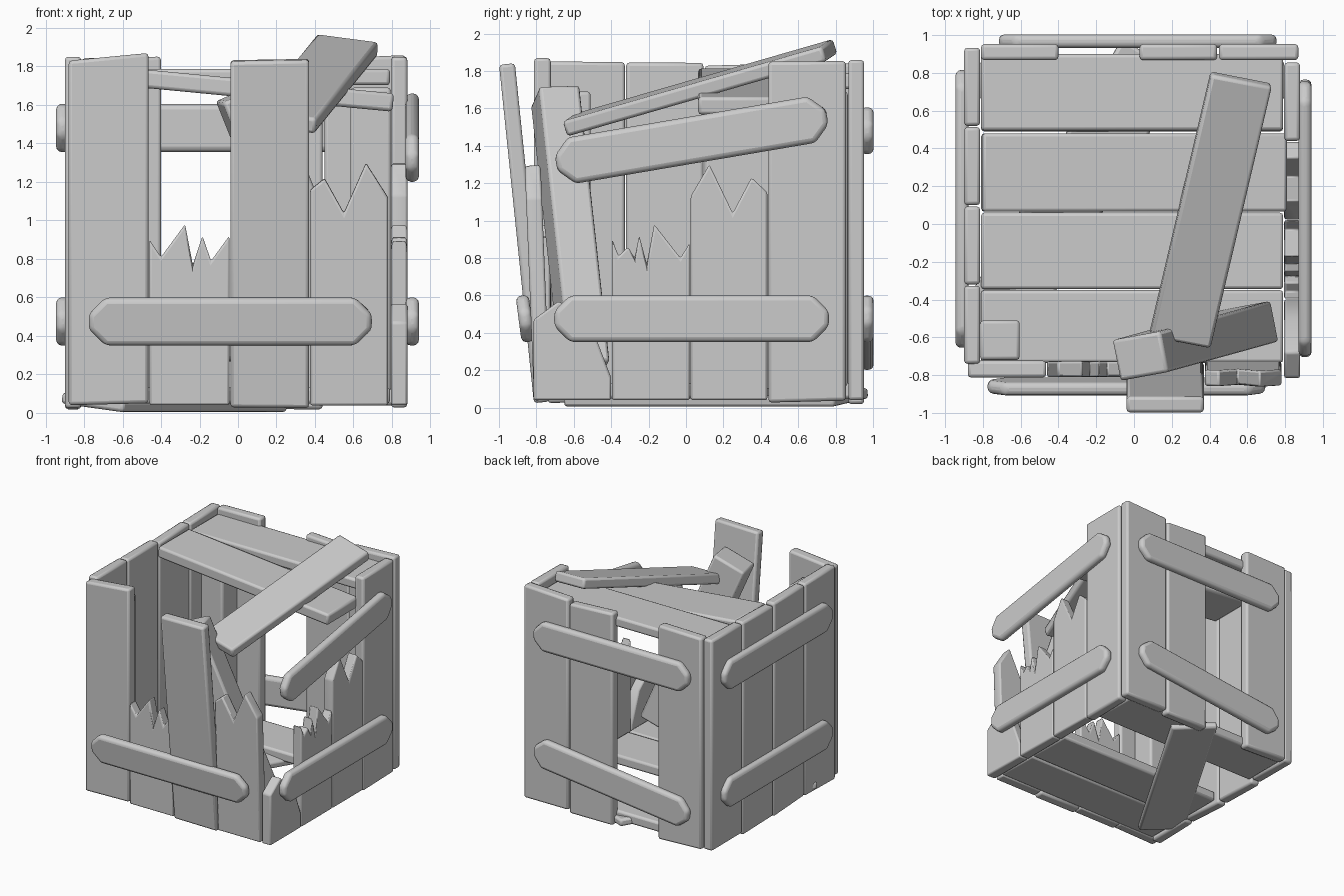
import bpy, random
from mathutils import Matrix, Vector

if "Cube" in bpy.data.objects:
    bpy.data.objects.remove(bpy.data.objects["Cube"])

random.seed(4)
X, Y, Z = Vector((1, 0, 0)), Vector((0, 1, 0)), Vector((0, 0, 1))


def prism(name, pts, thick, origin, u, v, bevel=0.018, seg=2):
    """Extrude a 2D outline (u, v) by thick, centred on the plane through origin."""
    u = Vector(u).normalized()
    w = u.cross(Vector(v)).normalized()
    v = w.cross(u)
    n = len(pts)
    verts = [Vector(origin) + u * a + v * b + w * (s * thick / 2) for s in (-1, 1) for a, b in pts]
    faces = [list(range(n))[::-1], list(range(n, 2 * n))]
    faces += [[i, (i + 1) % n, n + (i + 1) % n, n + i] for i in range(n)]
    me = bpy.data.meshes.new(name)
    me.from_pydata(verts, [], faces)
    ob = bpy.data.objects.new(name, me)
    bpy.context.collection.objects.link(ob)
    m = ob.modifiers.new("Bevel", 'BEVEL')
    m.width, m.segments, m.limit_method = bevel, seg, 'ANGLE'
    bpy.ops.object.select_all(action='DESELECT')
    ob.select_set(True)
    bpy.context.view_layer.objects.active = ob
    bpy.ops.object.shade_smooth_by_angle(angle=0.7)
    return ob


def rect(a0, a1, b0, b1, j=0.0):
    r = lambda: random.uniform(-j, j)
    return [(a0, b0 + r()), (a1, b0 + r()), (a1, b1 + r()), (a0, b1 + r())]


def wall_plank(name, a0, a1, origin, u, v=Z, top=None, bottom=0.04, height=1.84):
    """Whole plank, or broken one when a jagged top outline is given."""
    if top:
        pts = [(a0, bottom), (a1, bottom)] + top[::-1]
        return prism(name, pts, 0.085, origin, u, v, 0.012)
    return prism(name, rect(a0, a1, bottom, height, 0.015), 0.085, origin, u, v)


def batten(name, origin, u, v, length=1.47, h=0.25, thick=0.07):
    """Cross batten with chamfered, rounded ends."""
    a, b, c = length / 2, h / 2, 0.085
    pts = [(-a, -b + c), (-a + c, -b), (a - c, -b), (a, -b + c),
           (a, b - c), (a - c, b), (-a + c, b), (-a, b - c)]
    return prism(name, pts, thick, origin, u, v, 0.028, 3)


# front wall
F = (0, -0.768, 0)
prism("front_plank_1", [(-0.88, 0.04), (-0.465, 0.05), (-0.465, 1.87), (-0.88, 1.83)], 0.09, F, X, Z)
wall_plank("front_plank_2_broken", -0.46, -0.045, F, X, top=[
    (-0.46, 0.9), (-0.40, 0.81), (-0.275, 0.98), (-0.235, 0.77), (-0.185, 0.92), (-0.14, 0.79), (-0.045, 0.92)])
wall_plank("front_plank_3_loose", -0.04, 0.37, F, X, (0, -0.103, 1), height=1.85)
wall_plank("front_plank_4_broken", 0.375, 0.78, F, X, (0, -0.04, 1), top=[
    (0.375, 1.16), (0.45, 1.22), (0.55, 1.04), (0.665, 1.3), (0.78, 1.12)])
batten("front_batten", (-0.04, -0.86, 0.475), X, (0, -0.13, 1))

# right wall
R = (0.837, 0, 0)
wall_plank("right_plank_1_broken", -0.815, -0.4, R, Y, top=[
    (-0.815, 0.47), (-0.68, 0.57), (-0.5, 0.42), (-0.4, 0.16)])
wall_plank("right_plank_2_broken", -0.395, 0.02, R, Y, top=[
    (-0.395, 0.9), (-0.36, 0.81), (-0.31, 0.86), (-0.275, 0.8), (-0.25, 0.92),
    (-0.21, 0.77), (-0.17, 0.98), (-0.03, 0.8), (0.02, 0.88)])
wall_plank("right_plank_3_broken", 0.025, 0.435, R, Y, top=[
    (0.025, 1.13), (0.125, 1.3), (0.25, 1.04), (0.35, 1.23), (0.435, 1.15)])
wall_plank("right_plank_4", 0.44, 0.855, R, Y)
batten("right_batten_low", (0.905, 0.03, 0.475), Y, Z)
batten("right_batten_high", (0.905, 0.03, 1.43), (0, 1, 0.17), Z)

# back wall, one plank missing
for i, (a, b) in enumerate([(-0.81, -0.4), (0.03, 0.44), (0.45, 0.87)]):
    wall_plank(f"back_plank_{i + 1}", a, b, (0, 0.91, 0), X, bottom=0.03, height=1.85 if i != 1 else 1.82)
batten("back_batten_high", (0.02, 0.968, 1.48), X, Z)
batten("back_batten_low", (0.02, 0.968, 0.4), (1, 0, 0.12), Z)

# left wall
for i in range(4):
    a = -0.74 + 0.42 * i
    wall_plank(f"left_plank_{i + 1}", a, a + 0.413, (-0.857, 0, 0), Y, bottom=0.03)
for z in (0.475, 1.48):
    batten("left_batten", (-0.91, 0.08, z), Y, Z)

# floor with a gap, and its fallen plank under the crate
for i, y in enumerate((-0.735, -0.345, 0.49)):
    prism(f"floor_plank_{i + 1}", rect(-0.81, 0.79, y, y + (0.385 if i == 0 else 0.405)), 0.085,
          (0, 0, 0.09), X, Y)
prism("floor_plank_fallen", rect(-0.84, 0.84, -0.19, 0.19), 0.06, (-0.33, 0.16, 0.055),
      (0.51, 0.86, 0), (-0.86, 0.51, 0.12))

# lid: one fixed, one sagging, one lying loose on the edge
prism("lid_plank_back", rect(-0.81, 0.79, 0.495, 0.9), 0.085, (0, 0, 1.745), X, Y)
prism("lid_plank_sagging", rect(-0.81, 0.81, 0.065, 0.48), 0.095, (0, 0, 1.69), (1, 0, -0.096), Y)
prism("lid_plank_loose", rect(-0.74, 0.74, -0.165, 0.165), 0.085, (0.405, 0.075, 1.71),
      (0.325, 1.385, 0.40), (-0.96, 0.2, 0.13))

# corner posts, the front right one fallen inwards
for name, x, y in (("front_left", -0.71, -0.615), ("back_left", -0.71, 0.76), ("back_right", 0.69, 0.76)):
    prism("post_" + name, rect(-0.105, 0.105, 0.11, 1.69), 0.21, (x, y, 0), X, Z)
prism("post_front_right_fallen", rect(0, 1.6, -0.11, 0.11), 0.28, (0.03, -0.70, 1.67),
      (0.4, 0.11, -1), (-0.18, 0.98, 0))
